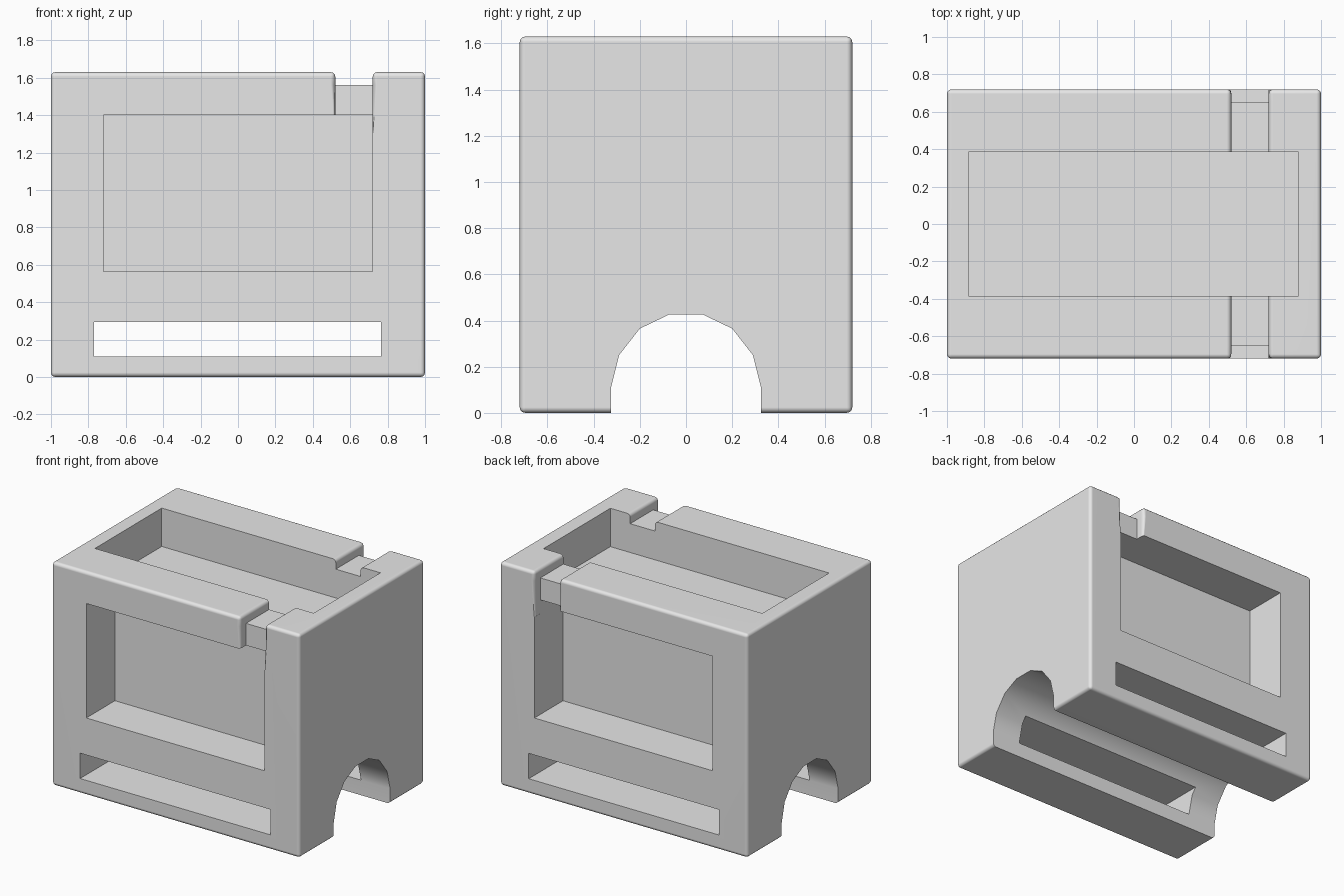
import bpy
import bmesh
import math
from mathutils import Matrix, Vector

old = bpy.data.objects.get("Cube")
if old:
    bpy.data.objects.remove(old, do_unlink=True)

HALF_Y, TOP = 0.72, 1.63

grey = bpy.data.materials.new("light grey")
grey.use_nodes = True
grey.diffuse_color = (0.8, 0.8, 0.8, 1)
grey.node_tree.nodes["Principled BSDF"].inputs["Base Color"].default_value = (0.8, 0.8, 0.8, 1)


def add_object(name, bm):
    bmesh.ops.recalc_face_normals(bm, faces=bm.faces[:])
    mesh = bpy.data.meshes.new(name)
    bm.to_mesh(mesh)
    bm.free()
    mesh.materials.append(grey)
    obj = bpy.data.objects.new(name, mesh)
    bpy.context.collection.objects.link(obj)
    return obj


def box(name, x, y, z):
    """Box from (low, high) ranges on each axis."""
    bm = bmesh.new()
    size = [r[1] - r[0] for r in (x, y, z)]
    mid = Vector([(r[0] + r[1]) / 2 for r in (x, y, z)])
    bmesh.ops.create_cube(bm, size=1, matrix=Matrix.Translation(mid) @ Matrix.Diagonal((*size, 1)))
    return add_object(name, bm)


def arch_prism(name, profile, half_length):
    """Mirror a half profile in y and extrude it along x."""
    points = profile + [(-y, z) for y, z in reversed(profile)]
    bm = bmesh.new()
    face = bm.faces.new([bm.verts.new((-half_length, y, z)) for y, z in points])
    result = bmesh.ops.extrude_face_region(bm, geom=[face])
    verts = [g for g in result["geom"] if isinstance(g, bmesh.types.BMVert)]
    bmesh.ops.translate(bm, verts=verts, vec=(2 * half_length, 0, 0))
    return add_object(name, bm)


def cut(obj, cutters):
    """Subtract the cutters and remove them."""
    for cutter in cutters:
        cutter.hide_render = True
        mod = obj.modifiers.new("cut", 'BOOLEAN')
        mod.operation = 'DIFFERENCE'
        mod.solver = 'EXACT'
        mod.object = cutter
    deps = bpy.context.evaluated_depsgraph_get()
    mesh = bpy.data.meshes.new_from_object(obj.evaluated_get(deps))
    obj.modifiers.clear()
    obj.data = mesh
    for cutter in cutters:
        bpy.data.objects.remove(cutter, do_unlink=True)


def round_outer_edges(obj, width):
    """Bevel the convex edges, except those of the recessed necks."""
    bm = bmesh.new()
    bm.from_mesh(obj.data)
    edges = []
    for e in bm.edges:
        mid = (e.verts[0].co + e.verts[1].co) / 2
        neck = 0.5 < mid.x < 0.715 and 1.2 < mid.z < 1.6 and abs(mid.x - 0.52) > 0.01
        if len(e.link_faces) == 2 and e.calc_face_angle_signed() > 0.5 and not neck:
            edges.append(e)
    bmesh.ops.bevel(bm, geom=edges, offset=width, segments=3, profile=0.5,
                    affect='EDGES', clamp_overlap=True)
    bm.to_mesh(obj.data)
    bm.free()


# Outer block with the notch that leaves a thin neck in each top bar
body = box("housing_block", (-1, 1), (-HALF_Y, HALF_Y), (0, TOP))
notches = [box("notch_top", (0.52, 0.72), (-1, 1), (1.56, 2))]
for side in (-1, 1):
    notches.append(box("notch_face", (0.52, 0.72), sorted((side * 0.65, side)), (1.3, 2)))
cut(body, notches)
round_outer_edges(body, 0.024)

# Top tray, front and back windows, strap slot and arched tunnel
openings = [
    box("tray_opening", (-0.885, 0.88), (-0.385, 0.385), (1.35, 2)),
    box("slot_opening", (-0.77, 0.765), (-1, 1), (0.11, 0.295)),
]
for side in (-1, 1):
    openings.append(box("window_opening", (-0.72, 0.7195),
                        sorted((side * 0.39, side)), (0.565, 1.4)))
arch = [(0.325, -0.2), (0.325, 0.11), (0.29, 0.25), (0.2, 0.365), (0.075, 0.425)]
openings.append(arch_prism("tunnel_opening", arch, 1.2))
cut(body, openings)

# Smooth shading with sharp edges kept
bpy.ops.object.select_all(action='DESELECT')
body.select_set(True)
bpy.context.view_layer.objects.active = body
bpy.ops.object.shade_smooth_by_angle(angle=math.radians(40))
weighted = body.modifiers.new("even_shading", 'WEIGHTED_NORMAL')
weighted.keep_sharp = True
